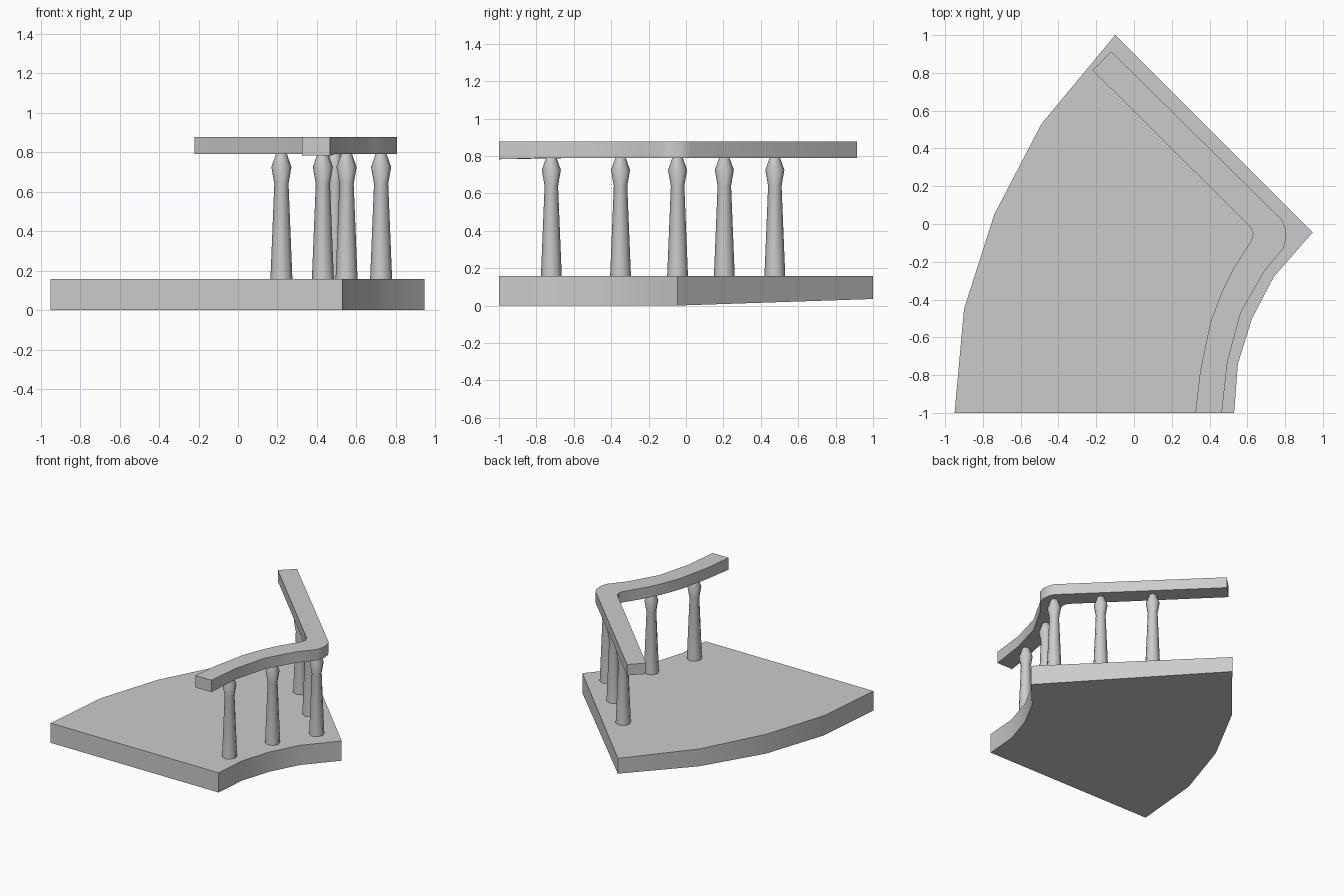
import bpy
import bmesh
import math

cube = bpy.data.objects.get("Cube")
if cube:
    bpy.data.objects.remove(cube, do_unlink=True)

stone = bpy.data.materials.new("grey_stone")
stone.use_nodes = True
GREY = (0.6, 0.6, 0.6, 1)
stone.diffuse_color = GREY
stone.node_tree.nodes["Principled BSDF"].inputs["Base Color"].default_value = GREY


def finish(bm, name, angle):
    bmesh.ops.recalc_face_normals(bm, faces=bm.faces)
    mesh = bpy.data.meshes.new(name)
    bm.to_mesh(mesh)
    bm.free()
    mesh.materials.append(stone)
    ob = bpy.data.objects.new(name, mesh)
    bpy.context.collection.objects.link(ob)
    bpy.ops.object.select_all(action='DESELECT')
    ob.select_set(True)
    bpy.context.view_layer.objects.active = ob
    bpy.ops.object.shade_smooth_by_angle(angle=math.radians(angle))
    return ob


def slab(name, outline, bottom, top):
    """Prism over an outline; bottom is a height rule of y."""
    bm = bmesh.new()
    low = [bm.verts.new((x, y, bottom(y))) for x, y in outline]
    high = [bm.verts.new((x, y, top)) for x, y in outline]
    bm.faces.new(low)
    bm.faces.new(high)
    n = len(outline)
    for i in range(n):
        j = (i + 1) % n
        bm.faces.new((low[i], low[j], high[j], high[i]))
    return finish(bm, name, 28)


def baluster(name, x, y, sides=8):
    """Turned post: tapered shaft with a bulb at the top."""
    profile = [(0.056, 0.15), (0.036, 0.64), (0.051, 0.725), (0.026, 0.795)]
    bm = bmesh.new()
    rings = []
    for r, z in profile:
        rings.append([bm.verts.new((x + r * math.cos(math.tau * k / sides),
                                    y + r * math.sin(math.tau * k / sides), z))
                      for k in range(sides)])
    for a, b in zip(rings, rings[1:]):
        for k in range(sides):
            m = (k + 1) % sides
            bm.faces.new((a[k], a[m], b[m], b[k]))
    bm.faces.new(rings[0])
    bm.faces.new(rings[-1])
    return finish(bm, name, 60)


# Floor with a slightly raised underside toward the back tip
floor_outline = [(-0.95, -1), (0.53, -1), (0.55, -0.74), (0.625, -0.5),
                 (0.74, -0.28), (0.945, -0.045), (-0.1, 1), (-0.49, 0.53),
                 (-0.74, 0.05), (-0.9, -0.45)]
slab("balcony_floor", floor_outline,
     lambda y: 0.035 * max(0, (y + 0.045) / 1.045), 0.157)

# Handrail: outer edge from front to back, then inner edge returning
outer = [(0.465, -1), (0.495, -0.73), (0.565, -0.47), (0.69, -0.25),
         (0.79, -0.13), (0.806, -0.075), (0.8, -0.015), (0.78, 0.025), (-0.12, 0.913)]
inner = [(-0.22, 0.815), (0.615, -0.015), (0.63, -0.05), (0.62, -0.09),
         (0.53, -0.23), (0.465, -0.36), (0.405, -0.52), (0.35, -0.78), (0.325, -1)]
slab("handrail", outer + inner,
     lambda y: 0.79 - 0.008 * max(0, (-0.74 - y) / 0.26), 0.877)

# Balusters under the handrail
spots = [(0.43, -0.72), (0.55, -0.35), (0.725, -0.045), (0.49, 0.205), (0.22, 0.475)]
for i, (x, y) in enumerate(spots):
    baluster(f"baluster_{i + 1}", x, y)
